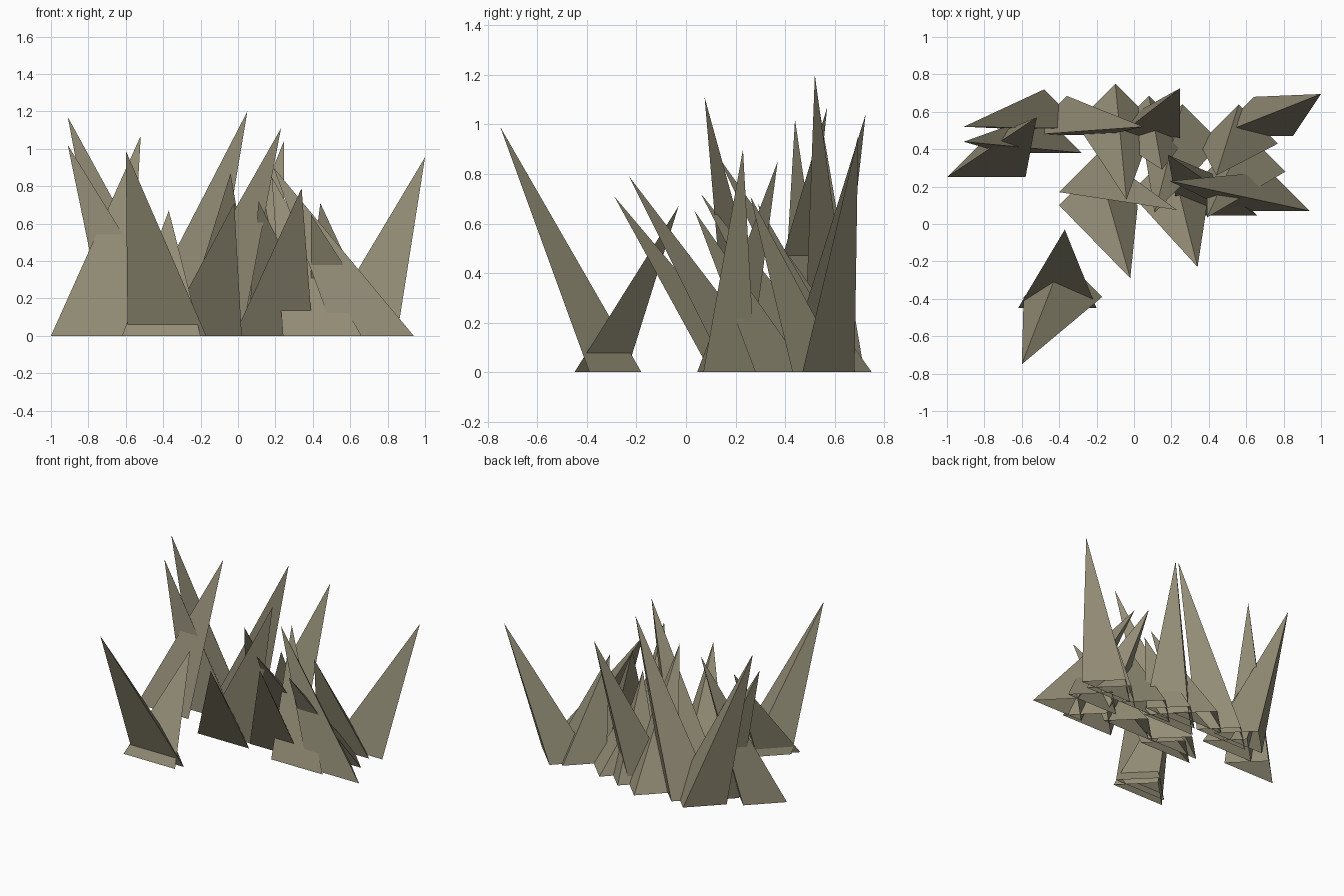
import bpy

# Remove the default cube
default_cube = bpy.data.objects.get("Cube")
if default_cube:
    bpy.data.objects.remove(default_cube, do_unlink=True)

# One flat olive colour for every blade
olive = bpy.data.materials.new("dry_olive_grass")
olive.use_nodes = True
olive_color = (0.29, 0.265, 0.18, 1.0)
olive.diffuse_color = olive_color
olive.node_tree.nodes["Principled BSDF"].inputs["Base Color"].default_value = olive_color

HALF_WIDTH = 0.21


def add_blade(name, root, tip):
    """Three-sided spike, open underneath; root is the middle of its front edge."""
    x, y = root
    left_corner = (x + HALF_WIDTH, y, 0)
    right_corner = (x - HALF_WIDTH, y, 0)
    back_corner = (x, y + HALF_WIDTH, 0)
    mesh = bpy.data.meshes.new(name)
    mesh.from_pydata(
        [right_corner, left_corner, back_corner, tip],
        [],
        [(0, 1, 3), (1, 2, 3), (2, 0, 3)],
    )
    mesh.materials.append(olive)
    blade = bpy.data.objects.new(name, mesh)
    bpy.context.collection.objects.link(blade)
    return blade


# Each blade: root position on the ground, then its leaning tip
clumps = {
    "front_tuft": [
        ((-0.38, -0.39), (-0.6, -0.75, 0.99)),
        ((-0.41, -0.45), (-0.37, -0.03, 0.67)),
    ],
    "right_tuft": [
        ((-0.79, 0.25), (-0.52, 0.57, 1.07)),
        ((-0.48, 0.51), (-0.91, 0.52, 1.17)),
        ((-0.49, 0.38), (-0.91, 0.44, 1.02)),
    ],
    "middle_tuft": [
        ((-0.36, 0.475), (0.05, 0.52, 1.2)),
        ((-0.19, 0.17), (0.23, 0.075, 1.11)),
        ((-0.19, 0.1), (-0.02, -0.29, 0.71)),
        ((-0.1, 0.54), (-0.04, 0.13, 0.87)),
        ((0.035, 0.4), (0.245, 0.725, 1.04)),
        ((0.08, 0.475), (0.15, 0.29, 0.68)),
        ((0.19, 0.165), (0.34, -0.23, 0.79)),
        ((0.26, 0.43), (0.11, 0.06, 0.72)),
    ],
    "left_tuft": [
        ((0.64, 0.47), (1.0, 0.695, 0.955)),
        ((0.73, 0.07), (0.19, 0.23, 0.9)),
        ((0.45, 0.045), (0.18, 0.37, 0.85)),
        ((0.56, 0.43), (0.44, 0.26, 0.71)),
        ((0.6, 0.28), (0.39, 0.035, 0.65)),
    ],
}

for clump_name, blades in clumps.items():
    for number, (root, tip) in enumerate(blades, start=1):
        add_blade(f"{clump_name}_blade_{number}", root, tip)
